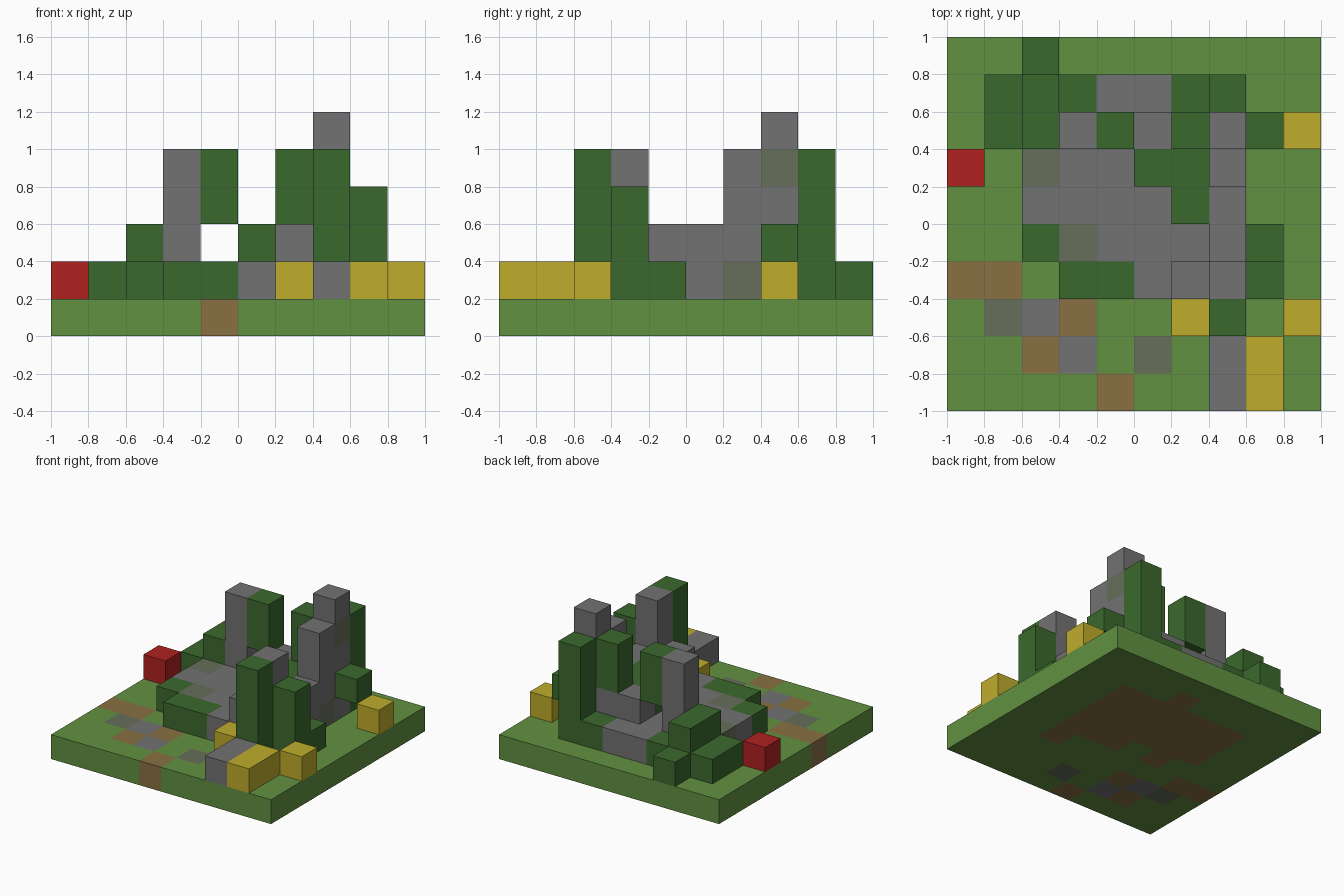
import bpy
import bmesh
from mathutils import Vector

default = bpy.data.objects.get("Cube")
if default:
    bpy.data.objects.remove(default, do_unlink=True)

CELL = 0.2   # edge of one block
HALF = 1.0   # half width of the ground slab


def linear(c):
    c /= 255
    return c / 12.92 if c <= 0.04045 else ((c + 0.055) / 1.055) ** 2.4


def material(name, *rgb):
    colour = [linear(c) for c in rgb] + [1.0]
    mat = bpy.data.materials.new(name)
    mat.use_nodes = True
    mat.diffuse_color = colour
    shader = next(n for n in mat.node_tree.nodes if n.type == 'BSDF_PRINCIPLED')
    shader.inputs["Base Color"].default_value = colour
    return mat


grass = material("grass green", 98, 145, 65)
soil = material("soil brown", 136, 112, 66)
stone = material("stone grey", 114, 114, 114)
moss = material("mossy stone", 102, 110, 90)
leaf = material("leaf green", 59, 105, 45)
yellow = material("flower yellow", 191, 172, 44)
red = material("flower red", 176, 33, 33)


def finish(name, bm, mats):
    mesh = bpy.data.meshes.new(name)
    bm.to_mesh(mesh)
    bm.free()
    for mat in mats:
        mesh.materials.append(mat)
    obj = bpy.data.objects.new(name, mesh)
    bpy.context.collection.objects.link(obj)
    return obj


def box(name, mat, x, y, level=1, wide=1, deep=1, high=1):
    """Box measured in blocks from the front corner of the ground."""
    bm = bmesh.new()
    bmesh.ops.create_cube(bm, size=1)
    size = Vector((wide, deep, high))
    corner = Vector((x, y, level))
    for v in bm.verts:
        v.co = (corner + size / 2 + v.co * size) * CELL - Vector((HALF, HALF, 0))
    return finish(name, bm, [mat])


# Ground slab: one letter per block, back row first
# g grass, b soil, s stone, m mossy stone
PLAN = [
    "gggggggggg",
    "gggggbgggg",
    "ggbbbbbbgg",
    "ggbbbbbbgg",
    "ggbbbbbbgg",
    "gggbgbbbgg",
    "bbgggggbgg",
    "gmsbgggggg",
    "ggbsgmgggg",
    "ggggbggggg",
]
PLAN.reverse()

bm = bmesh.new()
n = len(PLAN)
bmesh.ops.create_grid(bm, x_segments=n, y_segments=n, size=HALF)
raised = bmesh.ops.extrude_face_region(bm, geom=bm.faces[:], use_keep_orig=True)
top = [g for g in raised["geom"] if isinstance(g, bmesh.types.BMVert)]
bmesh.ops.translate(bm, verts=top, vec=(0, 0, CELL))
bmesh.ops.recalc_face_normals(bm, faces=bm.faces[:])
for f in bm.faces:
    inside = f.calc_center_median() - f.normal * CELL / 2
    col, row = (int((inside[a] + HALF) / CELL) for a in (0, 1))
    f.material_index = "gbsm".index(PLAN[row][col])
finish("ground", bm, [grass, soil, stone, moss])

# Stone floor and path
box("floor_middle", stone, 3, 5, wide=4, deep=3)
box("floor_left", stone, 2, 5)
box("floor_front", stone, 4, 4, wide=3)
box("floor_front_edge", stone, 5, 3, wide=2)
box("back_step", stone, 4, 8, wide=2)
box("path_stones", stone, 7, 0, deep=2)

# Broken walls and pillars
box("left_pillar", stone, 3, 7, level=2, high=3)
box("back_wall", stone, 5, 7, level=2, wide=2)
box("side_wall", stone, 7, 4, deep=2, high=2)
box("side_pillar", stone, 7, 6, level=2, high=3)
box("corner_pillar", stone, 7, 7, high=3)
box("corner_pillar_cap", stone, 7, 7, level=5)
box("front_pillar", stone, 7, 3, high=4)
box("front_wall", stone, 6, 3, level=2)

# Mossy stones
for part, x, y, level in (("left", 2, 6, 1), ("front", 3, 4, 1),
                          ("side", 7, 6, 1), ("high", 7, 7, 4)):
    box(part + "_mossy_stone", moss, x, y, level)

# Overgrowth on the front and sides
box("front_tall_vine", leaf, 7, 2, high=4)
box("front_side_vine", leaf, 8, 3, high=3)
box("side_bush", leaf, 8, 4)
box("side_hanging_leaves", leaf, 8, 7, level=2)
box("front_hedge", leaf, 3, 3, wide=2)
box("left_bush", leaf, 2, 4)

# Overgrowth inside the ruin
box("inner_leaves", leaf, 5, 6, level=2, wide=2)
box("inner_leaves_front", leaf, 6, 5, level=2)
for part, x in (("left", 4), ("right", 6)):
    box(part + "_hanging_vine", leaf, x, 7, level=3, high=2)

# Overgrowth at the back
box("back_tall_vine", leaf, 7, 8, high=4)
for x in (3, 6):
    box("back_bush", leaf, x, 8)
box("back_left_hedge", leaf, 2, 7, deep=2, high=2)
box("back_left_low_hedge", leaf, 1, 7, deep=2)
box("back_edge_bush", leaf, 2, 9)

# Flowers
box("yellow_flower_bed", yellow, 8, 0, deep=2)
for x, y in ((6, 2), (9, 2), (9, 7)):
    box("yellow_flower", yellow, x, y)
box("red_flower", red, 0, 6)
